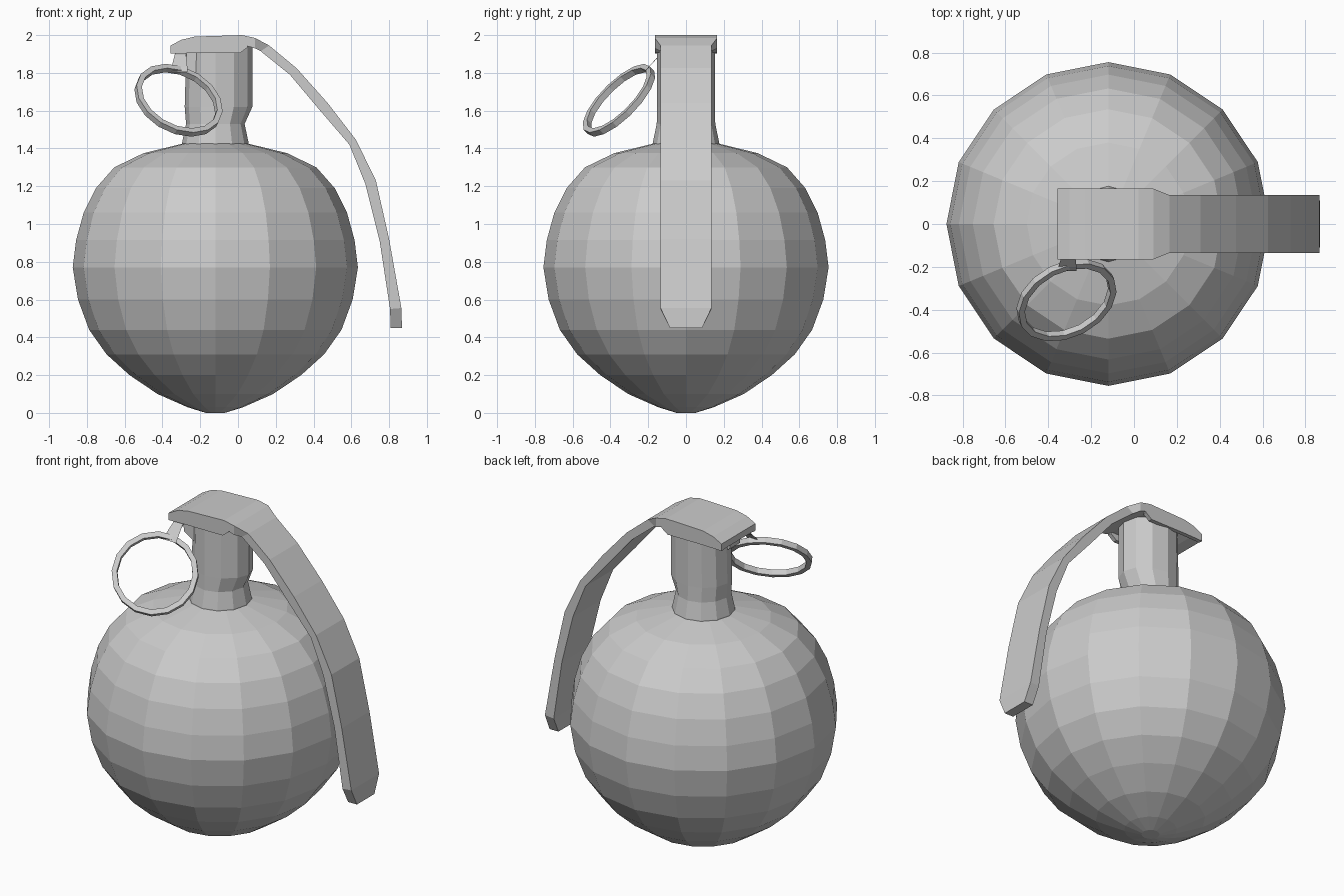
import bpy, bmesh, math
from mathutils import Vector

if "Cube" in bpy.data.objects:
    bpy.data.objects.remove(bpy.data.objects["Cube"])

CX = -0.12  # axis of body and neck


def make(name, verts, faces):
    me = bpy.data.meshes.new(name)
    me.from_pydata(verts, [], faces)
    bm = bmesh.new()
    bm.from_mesh(me)
    bmesh.ops.recalc_face_normals(bm, faces=bm.faces)
    bm.to_mesh(me)
    bm.free()
    ob = bpy.data.objects.new(name, me)
    bpy.context.collection.objects.link(ob)
    return ob


def lathe(name, profile, n):
    """profile rows: radius, z, optional stretch towards +x and -x"""
    verts, faces = [], []
    for r, z, *s in profile:
        plus, minus = s if s else (1, 1)
        for i in range(n):
            a = 2 * math.pi * i / n
            c = r * math.cos(a)
            verts.append((CX + c * (plus if c > 0 else minus), r * math.sin(a), z))
    for k in range(len(profile) - 1):
        for i in range(n):
            j = (i + 1) % n
            faces.append((k*n + i, k*n + j, (k+1)*n + j, (k+1)*n + i))
    faces += [tuple(range(n)), tuple(range((len(profile)-1)*n, len(profile)*n))]
    return make(name, verts, faces)


def loft(name, sections):
    """Join four-cornered sections into a closed solid."""
    verts = [v for s in sections for v in s]
    faces = [(0, 1, 2, 3), tuple(len(verts) - 4 + i for i in range(4))]
    for k in range(len(sections) - 1):
        for i in range(4):
            j = (i + 1) % 4
            faces.append((4*k + i, 4*k + j, 4*k + 4 + j, 4*k + 4 + i))
    return make(name, verts, faces)


def strip(name, rows, y=0):
    """rows: outer x, outer z, inner x, inner z, half width"""
    return loft(name, [[(a, y - w, b), (a, y + w, b), (c, y + w, d), (c, y - w, d)]
                       for a, b, c, d, w in rows])


# round body
lathe("body", [(0.05, 0.0), (0.147, 0.03), (0.306, 0.10), (0.454, 0.20), (0.576, 0.31),
               (0.668, 0.44), (0.727, 0.60), (0.755, 0.77), (0.737, 0.915), (0.697, 1.06),
               (0.632, 1.19), (0.535, 1.30), (0.38, 1.375), (0.175, 1.425)], 16)

# neck, bulging towards the lever above its waist
lathe("neck", [(0.178, 1.40), (0.176, 1.43), (0.155, 1.53), (0.153, 1.62, 1.28, 1.06),
               (0.153, 1.95, 1.28, 1.0)], 12)

# lever: cap plate running into the long curved handle
strip("lever", [(-0.357, 1.945, -0.357, 1.905, 0.165), (-0.30, 1.975, -0.30, 1.92, 0.165),
                (-0.23, 1.992, -0.23, 1.945, 0.165), (0.02, 2.0, 0.04, 1.945, 0.165),
                (0.09, 1.985, 0.09, 1.93, 0.165), (0.165, 1.945, 0.12, 1.915, 0.135),
                (0.31, 1.825, 0.275, 1.79, 0.135), (0.475, 1.64, 0.435, 1.60, 0.135),
                (0.625, 1.445, 0.59, 1.42, 0.135), (0.73, 1.23, 0.675, 1.21, 0.135),
                (0.80, 0.92, 0.75, 0.91, 0.135), (0.865, 0.555, 0.805, 0.55, 0.135),
                (0.868, 0.45, 0.808, 0.45, 0.085)])

# folded side flanges of the cap
for side, y in (("front", -0.1525), ("back", 0.1525)):
    strip("cap_flange_" + side, [(-0.357, 1.94, -0.357, 1.902, 0.0125),
                                 (-0.23, 1.985, -0.23, 1.905, 0.0125),
                                 (0.01, 1.99, 0.01, 1.905, 0.0125),
                                 (0.05, 1.98, 0.05, 1.935, 0.0125)], y)

# lug under the cap and the pin arm reaching out to the ring
strip("lug", [(-0.30, 1.94, -0.29, 1.83, 0.05), (-0.21, 1.95, -0.21, 1.78, 0.05)], -0.06)
loft("pin_arm", [[(x - w, y, z), (x + w, y, z), (x + w, y + 0.02, z + 0.025),
                  (x - w, y + 0.02, z + 0.025)]
                 for x, y, z, w in ((-0.30, -0.09, 1.91, 0.03), (-0.305, -0.16, 1.87, 0.03),
                                    (-0.31, -0.22, 1.805, 0.042))])

# pull ring, tilted out to the front
bpy.ops.mesh.primitive_torus_add(major_segments=16, minor_segments=4,
                                 major_radius=0.228, minor_radius=0.02)
ring = bpy.context.object
ring.name = "pull_ring"
for v in ring.data.vertices:  # square the section up
    p = Vector((v.co.x, v.co.y, 0))
    d, h = p.length - 0.228, v.co.z
    p = p.normalized() * (0.228 + (d - h) * 0.75)
    v.co = (p.x, p.y, (d + h) * 0.85)
ring.location = (-0.315, -0.355, 1.655)
ring.rotation_mode = 'QUATERNION'
ring.rotation_quaternion = Vector((0.34, -0.66, 0.66)).to_track_quat('Z', 'Y')
bpy.ops.object.shade_flat()
